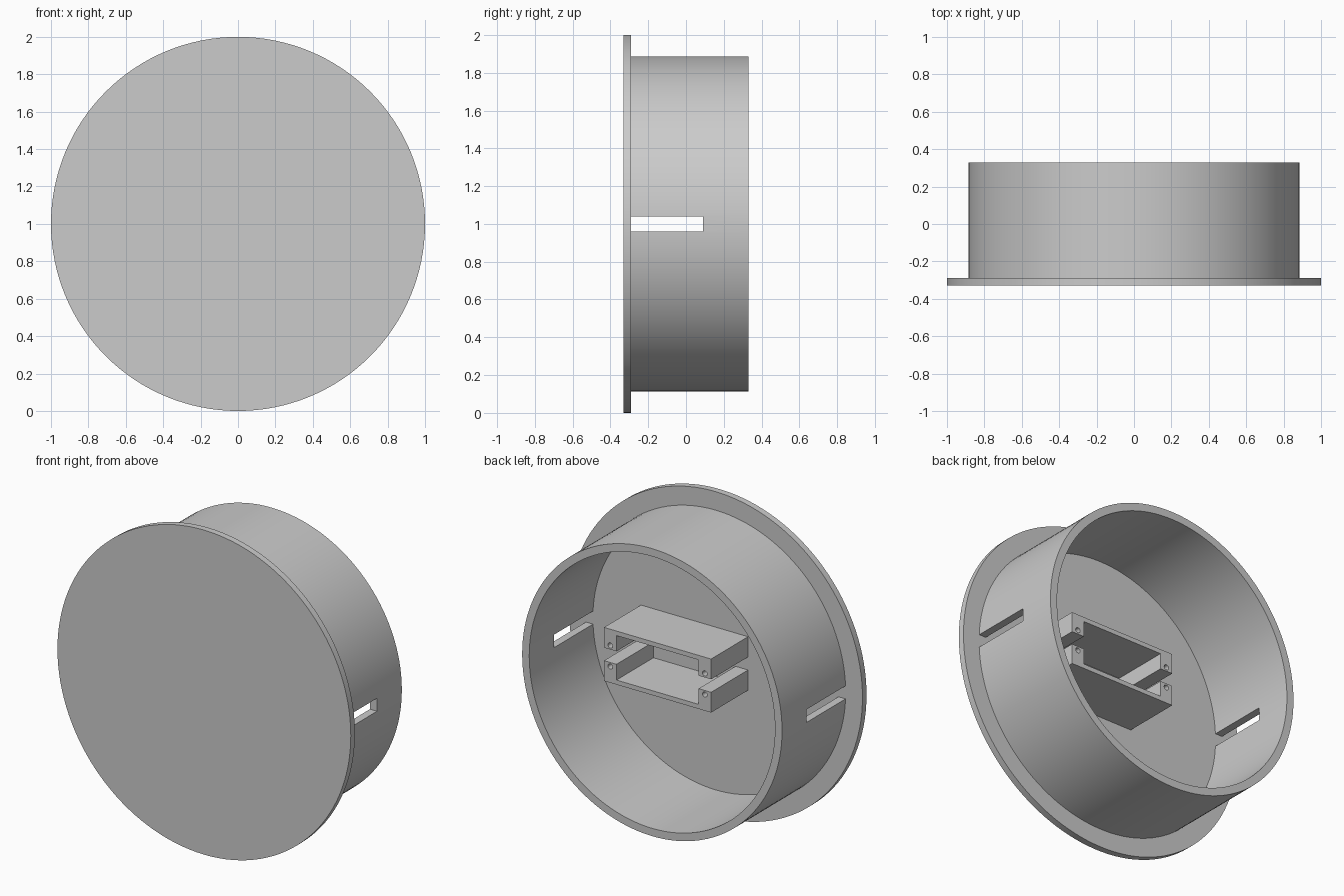
import bpy, bmesh, math
from mathutils import Matrix, Vector

if "Cube" in bpy.data.objects:
    bpy.data.objects.remove(bpy.data.objects["Cube"], do_unlink=True)

grey = bpy.data.materials.new("plain grey")
grey.use_nodes = True
grey.diffuse_color = (0.6, 0.6, 0.6, 1)
grey.node_tree.nodes["Principled BSDF"].inputs["Base Color"].default_value = (0.6, 0.6, 0.6, 1)

MID = 1.0            # height of the disc axis
PLATE_BACK = -0.29   # inner face of the front plate
SINK = 0.02          # overlap of parts into the plate


def make_object(name, bm):
    bmesh.ops.recalc_face_normals(bm, faces=bm.faces)
    mesh = bpy.data.meshes.new(name)
    bm.to_mesh(mesh)
    bm.free()
    mesh.materials.append(grey)
    obj = bpy.data.objects.new(name, mesh)
    bpy.context.collection.objects.link(obj)
    return obj


def cylinder(name, radius, y0, y1, x=0, z=MID, sides=128):
    bm = bmesh.new()
    place = Matrix.Translation((x, (y0 + y1) / 2, z)) @ Matrix.Rotation(math.pi / 2, 4, 'X')
    bmesh.ops.create_cone(bm, cap_ends=True, segments=sides, radius1=radius,
                          radius2=radius, depth=y1 - y0, matrix=place)
    return make_object(name, bm)


def box(name, low, high):
    low, high = Vector(low), Vector(high)
    bm = bmesh.new()
    place = Matrix.Translation((low + high) / 2) @ Matrix.Diagonal((*(high - low), 1))
    bmesh.ops.create_cube(bm, size=1, matrix=place)
    return make_object(name, bm)


def cut(target, cutter):
    mod = target.modifiers.new("cut", 'BOOLEAN')
    mod.operation, mod.solver, mod.object = 'DIFFERENCE', 'EXACT', cutter
    bpy.context.view_layer.objects.active = target
    bpy.ops.object.modifier_apply(modifier=mod.name)
    bpy.data.objects.remove(cutter, do_unlink=True)


def smooth(obj):
    bpy.ops.object.select_all(action='DESELECT')
    obj.select_set(True)
    bpy.context.view_layer.objects.active = obj
    bpy.ops.object.shade_smooth_by_angle(angle=math.radians(30))


# Front plate
plate = cylinder("front_plate", 1.0, -0.33, PLATE_BACK)
smooth(plate)

# Open ring wall with a slot through each side
wall = cylinder("ring_wall", 0.886, PLATE_BACK - SINK, 0.33)
cut(wall, cylinder("bore_cutter", 0.838, -0.5, 0.5))
cut(wall, box("slot_cutter", (-1.2, -0.4, MID - 0.04), (1.2, 0.09, MID + 0.04)))
smooth(wall)

# Mounting bracket: an upper and a lower channel, each with two screw holes
CENTRE, HALF, INNER, BACK = 0.145, 0.365, 0.28, 0.07
for name, side in (("upper_bracket", 1), ("lower_bracket", -1)):
    outline = [(-HALF, 0.04), (-HALF, 0.165), (HALF, 0.165), (HALF, 0.04),
               (INNER, 0.04), (INNER, 0.137), (-INNER, 0.137), (-INNER, 0.04)]
    bm = bmesh.new()
    face = bm.faces.new([bm.verts.new((CENTRE + x, PLATE_BACK - SINK, MID + side * z))
                         for x, z in outline])
    grown = bmesh.ops.extrude_face_region(bm, geom=[face])["geom"]
    bmesh.ops.translate(bm, vec=(0, BACK - PLATE_BACK + SINK, 0),
                        verts=[v for v in grown if isinstance(v, bmesh.types.BMVert)])
    bracket = make_object(name, bm)
    for end in (-1, 1):
        hole_x = CENTRE + end * (HALF + INNER) / 2
        cut(bracket, cylinder("hole_cutter", 0.016, BACK - 0.2, BACK + 0.1,
                              hole_x, MID + side * 0.065, 24))
    smooth(bracket)
